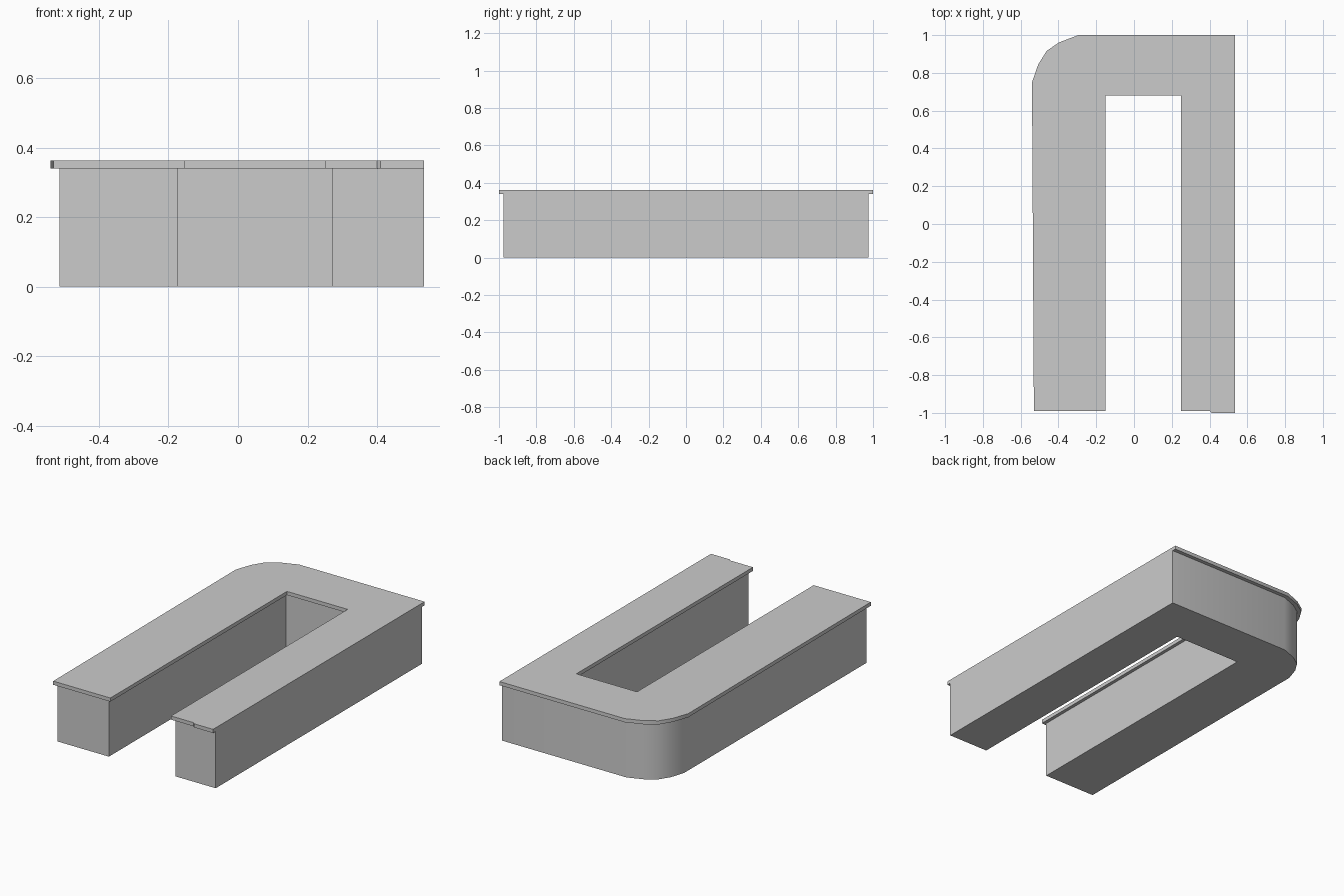
import bpy, bmesh
from math import radians

if "Cube" in bpy.data.objects:
    bpy.data.objects.remove(bpy.data.objects["Cube"])


def extrude_outline(name, outline, z0, z1):
    """Closed solid made by raising a plan outline from z0 to z1."""
    bm = bmesh.new()
    base = bm.faces.new([bm.verts.new((x, y, z0)) for x, y in outline])
    bm.normal_update()
    result = bmesh.ops.extrude_face_region(bm, geom=[base], use_keep_orig=True)
    top = [v for v in result["geom"] if isinstance(v, bmesh.types.BMVert)]
    bmesh.ops.translate(bm, verts=top, vec=(0, 0, z1 - z0))
    bmesh.ops.recalc_face_normals(bm, faces=bm.faces)
    mesh = bpy.data.meshes.new(name)
    bm.to_mesh(mesh)
    bm.free()
    obj = bpy.data.objects.new(name, mesh)
    bpy.context.collection.objects.link(obj)
    bpy.ops.object.select_all(action='DESELECT')
    obj.select_set(True)
    bpy.context.view_layer.objects.active = obj
    bpy.ops.object.shade_smooth_by_angle(angle=radians(30))
    return obj


# Countertop: thin U-shaped slab with one rounded back corner
top_outline = [
    (-0.53, -0.99), (-0.152, -0.99), (-0.152, 0.68), (0.25, 0.68),
    (0.25, -0.99), (0.40, -0.99), (0.41, -1.0), (0.535, -1.0), (0.535, 1.0),
    (-0.295, 1.0), (-0.395, 0.962), (-0.462, 0.917), (-0.507, 0.845),
    (-0.54, 0.75),
]
extrude_outline("countertop", top_outline, 0.34, 0.362)

# Counter base: set in under the top, flush along the right side
base_outline = [
    (-0.513, -0.975), (-0.172, -0.975), (-0.172, 0.70), (0.27, 0.70),
    (0.27, -0.975), (0.535, -0.975), (0.535, 0.977),
    (-0.29, 0.977), (-0.383, 0.942), (-0.445, 0.90), (-0.486, 0.835),
    (-0.513, 0.75),
]
extrude_outline("counter_base", base_outline, 0.0, 0.34)
